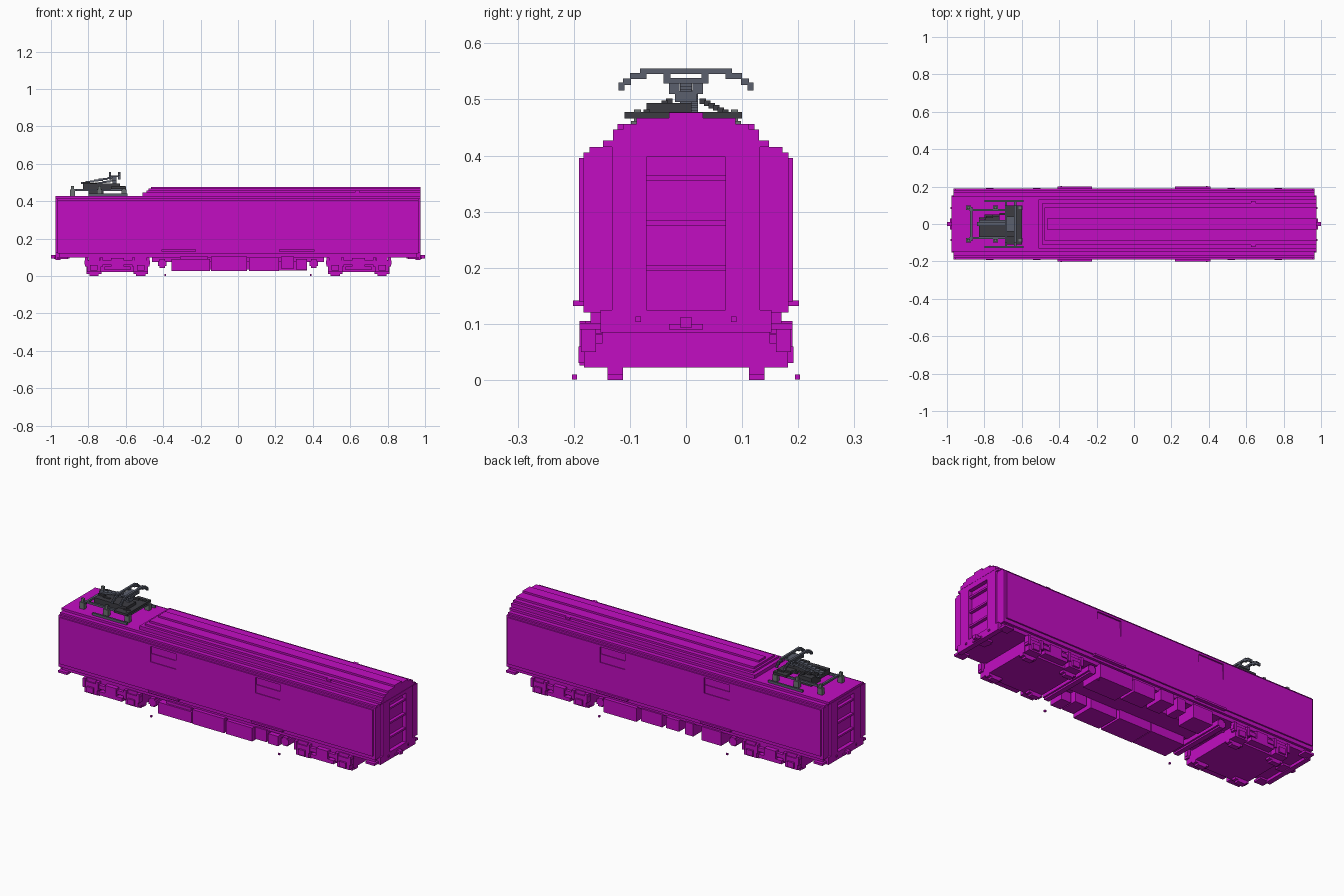
import bpy
import bmesh
import math
from mathutils import Matrix, Vector

if "Cube" in bpy.data.objects:
    bpy.data.objects.remove(bpy.data.objects["Cube"])


def material(name, r, g, b):
    m = bpy.data.materials.new(name)
    m.use_nodes = True
    m.diffuse_color = (r, g, b, 1)
    m.node_tree.nodes["Principled BSDF"].inputs["Base Color"].default_value = (r, g, b, 1)
    return m


MAGENTA = material("magenta", 0.54, 0.004, 0.54)
SLATE = material("slate grey", 0.105, 0.115, 0.155)
CHARCOAL = material("charcoal", 0.045, 0.045, 0.055)
GREY = material("insulator grey", 0.15, 0.17, 0.17)


def boxes(name, items, mat=MAGENTA):
    """One object from axis-aligned boxes (x0, x1, y0, y1, z0, z1)."""
    bm = bmesh.new()
    for x0, x1, y0, y1, z0, z1 in items:
        mid = Vector((x0 + x1, y0 + y1, z0 + z1)) / 2
        size = Matrix.Diagonal((abs(x1 - x0), abs(y1 - y0), abs(z1 - z0), 1))
        bmesh.ops.create_cube(bm, size=1, matrix=Matrix.Translation(mid) @ size)
    mesh = bpy.data.meshes.new(name)
    bm.to_mesh(mesh)
    bm.free()
    mesh.materials.append(mat)
    ob = bpy.data.objects.new(name, mesh)
    bpy.context.collection.objects.link(ob)
    return ob


def both_y(items):
    """Add the copy of each box on the other side of the car."""
    return items + [(a, b, -d, -c, e, f) for a, b, c, d, e, f in items]


def both_x(items):
    return items + [(-b, -a, c, d, e, f) for a, b, c, d, e, f in items]


def stair(p, q, hy, y=0.0, t=0.011, n=8):
    """Stepped sloping bar in the xz plane."""
    out = []
    for i in range(n):
        x0 = p[0] + (q[0] - p[0]) * i / n
        x1 = p[0] + (q[0] - p[0]) * (i + 1) / n
        z = p[1] + (q[1] - p[1]) * (i + 0.5) / n
        out.append((x0, x1, y - hy, y + hy, z - t / 2, z + t / 2))
    return out


# Body core and the stepped lower roof
boxes("body", [(-0.955, 0.955, -w, w, a, b) for w, a, b in
               [(0.17, 0.10, 0.12), (0.183, 0.12, 0.405)]])
boxes("lower_roof", [(-e, e, -w, w, a, b) for e, w, a, b in
                     [(0.965, 0.172, 0.405, 0.415), (0.975, 0.148, 0.415, 0.427)]])

# Raised roof, stepping up behind the pantograph well
boxes("raised_roof", [(x, 0.976, -w, w, a, b) for x, w, a, b in
                      [(-0.51, 0.13, 0.427, 0.446), (-0.49, 0.112, 0.446, 0.456),
                       (-0.478, 0.088, 0.456, 0.467), (-0.465, 0.03, 0.467, 0.477)]])
boxes("roof_vents", both_y([(0.625, 0.65, 0.108, 0.122, 0.44, 0.456)]))

# Side walls built around the window openings
side = [(-0.955, 0.955, 0.18, 0.191, 0.14, 0.30),
        (-0.955, 0.955, 0.18, 0.191, 0.385, 0.396),
        (-0.955, -0.40, 0.18, 0.191, 0.30, 0.385),
        (-0.245, 0.24, 0.18, 0.191, 0.30, 0.385),
        (0.39, 0.955, 0.18, 0.191, 0.30, 0.385)]
boxes("side_walls", both_y(side))
boxes("window_sashes", both_y([(x, x + 0.152, 0.18, 0.187, 0.30, 0.345)
                               for x in (-0.40, 0.24)]))
boxes("side_steps", both_y([(-0.41, -0.225, 0.18, 0.201, 0.132, 0.142),
                            (0.22, 0.41, 0.18, 0.201, 0.132, 0.142)]))

# End walls with a recessed doorway and cross bars
end = both_y([(0.95, 0.966, 0.13, 0.183, 0.12, 0.405),
              (0.95, 0.977, 0.07, 0.132, 0.12, 0.416)])
end += [(0.95, 0.977, -0.07, 0.07, 0.397, 0.416),
        (0.95, 0.977, -0.152, 0.152, 0.085, 0.125)]
boxes("end_walls", both_x(end))
boxes("end_door_bars", both_x([(0.95, 0.972, -0.07, 0.07, z, z + 0.01)
                               for z in (0.195, 0.275, 0.355)]))
boxes("end_lamps", both_x(both_y([(0.975, 0.982, 0.08, 0.09, 0.103, 0.113)])))
boxes("couplers", both_x([(0.90, 1.0, -0.01, 0.01, 0.093, 0.112),
                          (0.91, 0.985, -0.03, 0.03, 0.09, 0.10)]))
boxes("end_footboards", both_x(both_y([(0.91, 0.965, 0.14, 0.19, 0.09, 0.102)])))

# Bogies
for label, cx in (("left", 0.645), ("right", -0.645)):
    boxes(label + "_bogie_core", [(cx - 0.165, cx + 0.165, -0.15, 0.15, 0.022, 0.085),
                                  (cx - 0.13, cx + 0.13, -0.165, 0.165, 0.08, 0.105)])
    frame = [(cx - 0.175, cx + 0.175, 0.16, 0.182, 0.062, 0.083),
             (cx - 0.07, cx + 0.07, 0.145, 0.19, 0.032, 0.052),
             (cx - 0.035, cx + 0.035, 0.145, 0.19, 0.05, 0.095)]
    wheels = []
    for s in (-0.125, 0.125):
        x = cx + s
        frame += [(x - 0.038, x + 0.038, 0.145, 0.182, 0.022, 0.065),
                  (x - 0.02, x + 0.02, 0.175, 0.192, 0.03, 0.06),
                  (x - 0.03, x + 0.03, 0.15, 0.175, 0.083, 0.102)]
        frame += [(x + k - 0.008, x + k + 0.008, 0.16, 0.187, 0.05, 0.098)
                  for k in (-0.04, 0.04)]
        wheels += [(x - 0.025, x + 0.025, 0.112, 0.14, 0.0, 0.09),
                   (x - 0.04, x + 0.04, 0.112, 0.14, 0.01, 0.08)]
    boxes(label + "_bogie_frames", both_y(frame))
    boxes(label + "_wheels", both_y(wheels))

# Underfloor equipment
boxes("front_equipment", [(-0.355, -0.15, -0.19, -0.05, 0.028, 0.09),
                          (-0.31, -0.16, -0.18, -0.05, 0.085, 0.105),
                          (-0.145, 0.048, -0.19, -0.05, 0.026, 0.105),
                          (0.06, 0.22, -0.19, -0.06, 0.026, 0.10),
                          (0.23, 0.30, -0.18, -0.08, 0.04, 0.105),
                          (0.31, 0.37, -0.18, -0.10, 0.036, 0.09)])
boxes("back_equipment", [(0.17, 0.37, 0.06, 0.19, 0.03, 0.105),
                         (0.02, 0.15, 0.08, 0.18, 0.036, 0.105),
                         (-0.09, -0.01, 0.08, 0.19, 0.045, 0.105),
                         (-0.17, -0.12, 0.10, 0.18, 0.036, 0.105),
                         (-0.34, -0.22, 0.07, 0.18, 0.03, 0.105)])
boxes("floor_beam", [(-0.46, 0.46, -0.06, 0.06, 0.075, 0.105)])
boxes("air_tanks", both_x([(0.405 - a, 0.405 + a, -0.17, 0.17, 0.067 - b, 0.067 + b)
                           for a, b in ((0.023, 0.014), (0.014, 0.023))]
                          + [(0.39, 0.42, -0.06, 0.06, 0.067, 0.105)]))
boxes("trackside_sensors", both_x(both_y([(0.385, 0.394, 0.194, 0.203, 0.001, 0.01)])))

# Pantograph base with insulators
posts = []
for x in (-0.885, -0.74, -0.61):
    posts += [(x - 0.014, x + 0.014, 0.075, 0.098, 0.425, 0.462),
              (x - 0.008, x + 0.008, 0.08, 0.093, 0.46, 0.482)]
boxes("insulators", both_y(posts), GREY)
base = both_y([(-0.88, -0.60, 0.07, 0.08, 0.455, 0.466),
               (-0.80, -0.59, 0.118, 0.128, 0.427, 0.44)])
base += [(x - 0.006, x + 0.006, -0.09, 0.09, 0.455, 0.466) for x in (-0.87, -0.61)]
boxes("pantograph_base", base, SLATE)
boxes("pantograph_drive", [(-0.83, -0.63, -0.07, 0.01, 0.466, 0.494),
                           (-0.68, -0.60, -0.11, 0.10, 0.466, 0.478),
                           (-0.80, -0.72, -0.03, 0.05, 0.43, 0.475)], CHARCOAL)

# Folded arms
lower = []
for s in (-1, 1):
    for i in range(6):
        x = -0.61 - 0.036 * i
        y = s * (0.07 - 0.008 * i)
        z = 0.472 + 0.004 * i
        lower.append((x - 0.038, x, y - 0.006, y + 0.006, z, z + 0.01))
boxes("lower_arm", lower, CHARCOAL)
boxes("upper_arm", stair((-0.84, 0.495), (-0.65, 0.53), 0.011)
      + stair((-0.83, 0.48), (-0.66, 0.512), 0.006, 0.015), SLATE)

# Collector head, with the outer horns turned down
head = [(-0.685, -0.63, -0.04, 0.04, 0.528, 0.538)]
for x in (-0.685, -0.635):
    head += [(x - 0.006, x + 0.006, -0.082, 0.082, 0.545, 0.555)]
    head += both_y([(x - 0.006, x + 0.006, 0.07, 0.10, 0.536, 0.547),
                    (x - 0.006, x + 0.006, 0.098, 0.112, 0.526, 0.537),
                    (x - 0.006, x + 0.006, 0.11, 0.12, 0.516, 0.53),
                    (x - 0.006, x + 0.006, 0.028, 0.04, 0.528, 0.547)])
head += both_y([(-0.67, -0.65, 0.012, 0.03, 0.51, 0.532),
                (-0.67, -0.65, 0.0, 0.02, 0.495, 0.515)])
boxes("collector_head", head, SLATE)
